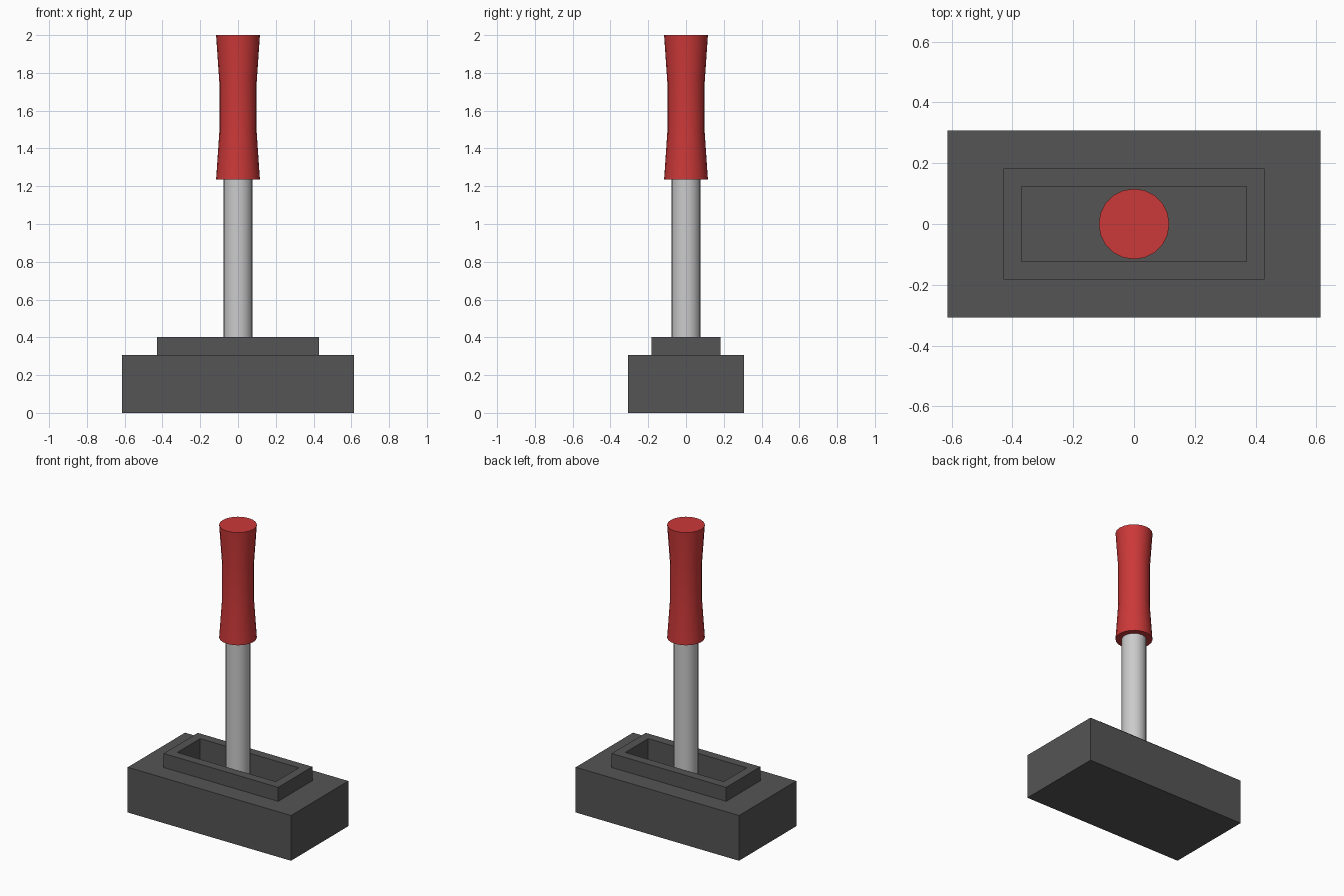
import bpy, bmesh, math

if "Cube" in bpy.data.objects:
    bpy.data.objects.remove(bpy.data.objects["Cube"])


def make_object(name, bm, color=None):
    bmesh.ops.recalc_face_normals(bm, faces=bm.faces)
    mesh = bpy.data.meshes.new(name)
    bm.to_mesh(mesh)
    bm.free()
    obj = bpy.data.objects.new(name, mesh)
    bpy.context.collection.objects.link(obj)
    if color:
        mat = bpy.data.materials.new(name + "_paint")
        mat.diffuse_color = color
        mat.use_nodes = True
        mat.node_tree.nodes["Principled BSDF"].inputs["Base Color"].default_value = mat.diffuse_color
        mesh.materials.append(mat)
    return obj


def loft(name, rings, color=None, smooth=False):
    """Join successive vertex rings and cap both ends."""
    bm = bmesh.new()
    loops = [[bm.verts.new(p) for p in ring] for ring in rings]
    n = len(loops[0])
    for a, b in zip(loops, loops[1:]):
        for i in range(n):
            j = (i + 1) % n
            bm.faces.new((a[i], a[j], b[j], b[i]))
    bm.faces.new(loops[0][::-1])
    bm.faces.new(loops[-1])
    obj = make_object(name, bm, color)
    if smooth:
        bpy.ops.object.select_all(action='DESELECT')
        obj.select_set(True)
        bpy.context.view_layer.objects.active = obj
        bpy.ops.object.shade_smooth_by_angle(angle=math.radians(35))
    return obj


def rect(x, y, z):
    return [(-x, -y, z), (x, -y, z), (x, y, z), (-x, y, z)]


def circle(r, z, n=20):
    return [(r * math.cos(math.tau * i / n), r * math.sin(math.tau * i / n), z)
            for i in range(n)]


DARK = (0.09, 0.09, 0.09, 1)
RED = (0.6, 0.04, 0.04, 1)
SOCKET_FLOOR = 0.12

# Heavy block with a raised collar and a deep socket in its top
loft("base_block", [
    rect(0.613, 0.307, 0), rect(0.613, 0.307, 0.307),
    rect(0.43, 0.183, 0.307), rect(0.43, 0.183, 0.402),
    rect(0.37, 0.123, 0.402), rect(0.37, 0.123, SOCKET_FLOOR)], DARK)

# Metal shaft standing in the socket and ending inside the grip
loft("shaft", [circle(0.077, SOCKET_FLOOR), circle(0.077, 1.25)], smooth=True)

# Waisted grip
loft("grip", [circle(r, z) for r, z in
              [(0.116, 1.235), (0.099, 1.485), (0.099, 1.75), (0.116, 2.0)]],
     RED, smooth=True)
